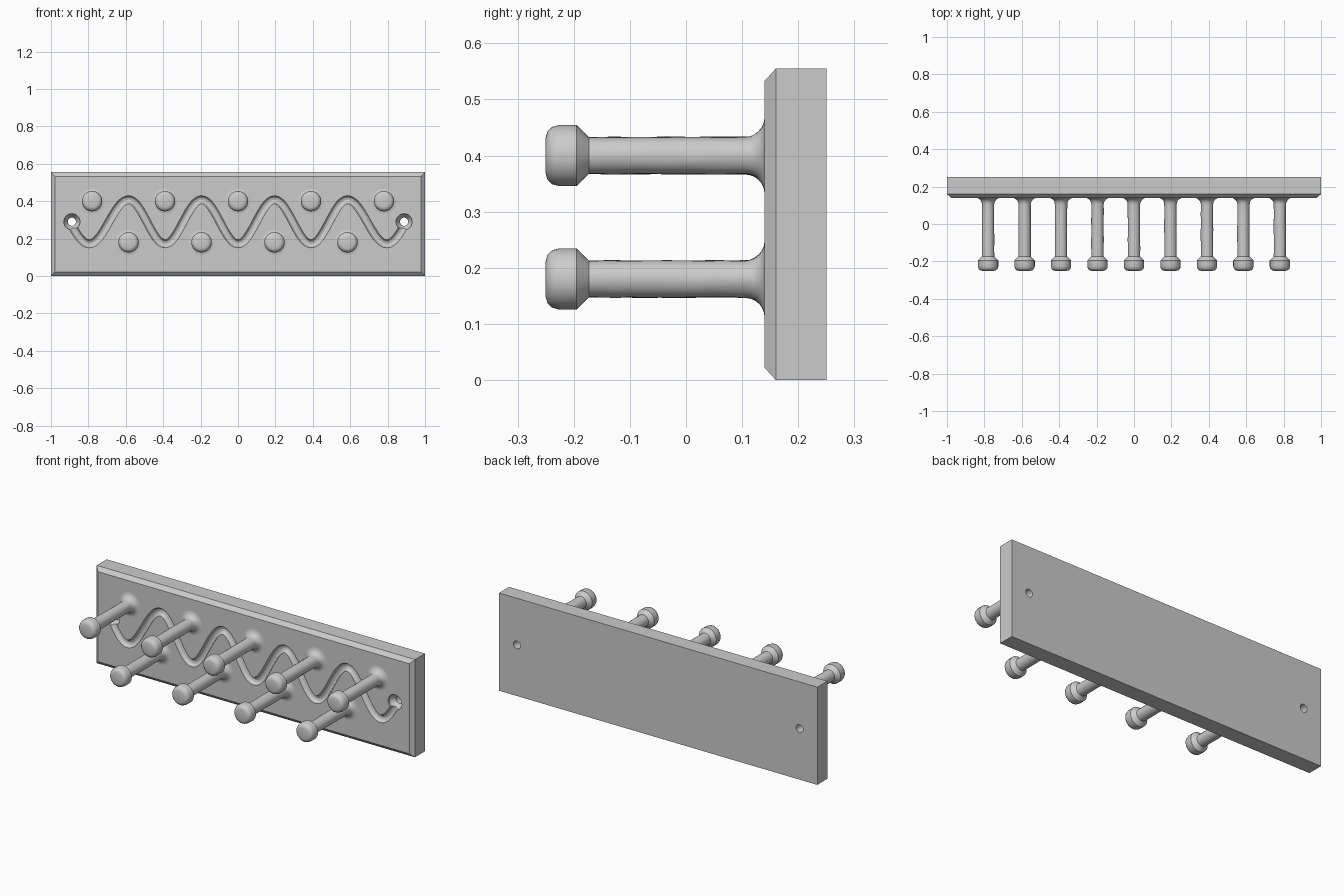
import bpy, bmesh, math, random
from math import sin, cos, pi

random.seed(4)
cube = bpy.data.objects.get("Cube")
if cube:
    bpy.data.objects.remove(cube, do_unlink=True)

FRONT, BACK, HEIGHT = 0.14, 0.25, 0.555
MID = 0.29

grey = bpy.data.materials.new("plain grey")
grey.use_nodes = True
grey.diffuse_color = (0.6, 0.6, 0.6, 1)
grey.node_tree.nodes["Principled BSDF"].inputs["Base Color"].default_value = (0.6, 0.6, 0.6, 1)


def add_object(name, data):
    obj = bpy.data.objects.new(name, data)
    bpy.context.scene.collection.objects.link(obj)
    data.materials.append(grey)
    return obj


def finish(name, bm):
    bmesh.ops.recalc_face_normals(bm, faces=bm.faces)
    mesh = bpy.data.meshes.new(name)
    bm.to_mesh(mesh)
    bm.free()
    return add_object(name, mesh)


def lathe(name, profile, x, z, sides, wobble=None):
    """Turn (y, radius) pairs about an axis parallel to y."""
    bm = bmesh.new()
    rings = []
    for y, r in profile:
        ring = []
        for i in range(sides):
            a = 2 * pi * i / sides
            k = r + (random.uniform(-wobble, wobble) if wobble and y > -0.17 else 0)
            ring.append(bm.verts.new((x + k * cos(a), y, z + k * sin(a))))
        rings.append(ring)
    for a, b in zip(rings, rings[1:]):
        for i in range(sides):
            j = (i + 1) % sides
            bm.faces.new((a[i], a[j], b[j], b[i]))
    bm.faces.new(rings[0])
    bm.faces.new(rings[-1])
    return finish(name, bm)


def smooth(obj, degrees):
    bpy.ops.object.select_all(action="DESELECT")
    obj.select_set(True)
    bpy.context.view_layer.objects.active = obj
    bpy.ops.object.shade_smooth_by_angle(angle=math.radians(degrees))


def baked(obj):
    bpy.context.view_layer.update()
    graph = bpy.context.evaluated_depsgraph_get()
    return bpy.data.meshes.new_from_object(obj.evaluated_get(graph), depsgraph=graph)


# Back board with a chamfered front
bm = bmesh.new()
bmesh.ops.create_cube(bm, size=1)
for v in bm.verts:
    v.co = (v.co.x * 2, 0.205 + v.co.y * (BACK - 0.16), (v.co.z + 0.5) * HEIGHT)
front = min(bm.faces, key=lambda f: f.calc_center_median().y)
bmesh.ops.inset_region(bm, faces=[front], thickness=0.022, use_even_offset=True)
for v in front.verts:
    v.co.y = FRONT
board = finish("board", bm)

# Cutters: countersunk screw holes and the wavy groove
cutters = []
for x in (-0.888, 0.888):
    cutters.append(lathe("screw_hole_cutter",
                         [(0.12, 0.043), (0.15, 0.043), (0.18, 0.022), (0.28, 0.022)],
                         x, MID, 32))


def wave(x):
    t = max(0, abs(x) - 0.585)
    phase = pi + 2 * pi * t / 0.42 if t else 2 * pi * x / 0.39
    return MID - 0.118 * cos(phase)


curve = bpy.data.curves.new("groove_path", "CURVE")
curve.dimensions = "3D"
spline = curve.splines.new("POLY")
STEPS = 160
spline.points.add(STEPS)
for i, p in enumerate(spline.points):
    x = 0.885 * (2 * i / STEPS - 1)
    p.co = (x, FRONT - 0.0015, wave(x), 1)
curve.bevel_depth = 0.022
curve.bevel_resolution = 4
curve.use_fill_caps = True
path = add_object("groove_path", curve)
bm = bmesh.new()
bm.from_mesh(baked(path))
bmesh.ops.remove_doubles(bm, verts=bm.verts, dist=0.00001)
cutters.append(finish("groove_cutter", bm))
bpy.data.objects.remove(path, do_unlink=True)

for c in cutters:
    c.hide_render = True
    mod = board.modifiers.new("cut", "BOOLEAN")
    mod.operation = "DIFFERENCE"
    mod.solver = "EXACT"
    mod.object = c
cut_mesh = baked(board)
board.modifiers.clear()
board.data = cut_mesh
for c in cutters:
    bpy.data.objects.remove(c, do_unlink=True)
smooth(board, 30)

# Pegs: rounded head, hand-worn shaft and flared root
profile = [(-0.25, 0.032), (-0.247, 0.043), (-0.239, 0.051), (-0.226, 0.0545),
           (-0.195, 0.0545), (-0.173, 0.033)]
profile += [(-0.173 + 0.046 * i, 0.033) for i in range(1, 6)]
FLARE = 0.035
for i in range(7):
    a = pi / 2 * i / 6
    profile.append((FRONT - FLARE + FLARE * sin(a), 0.033 + FLARE * (1 - cos(a))))
profile.append((FRONT + 0.006, 0.033 + FLARE))

for row, z, count in (("upper", 0.4, 5), ("lower", 0.18, 4)):
    for i in range(count):
        x = 0.39 * (i - (count - 1) / 2)
        peg = lathe(f"{row}_peg_{i + 1}", profile, x, z, 24, wobble=0.0008)
        smooth(peg, 30)
